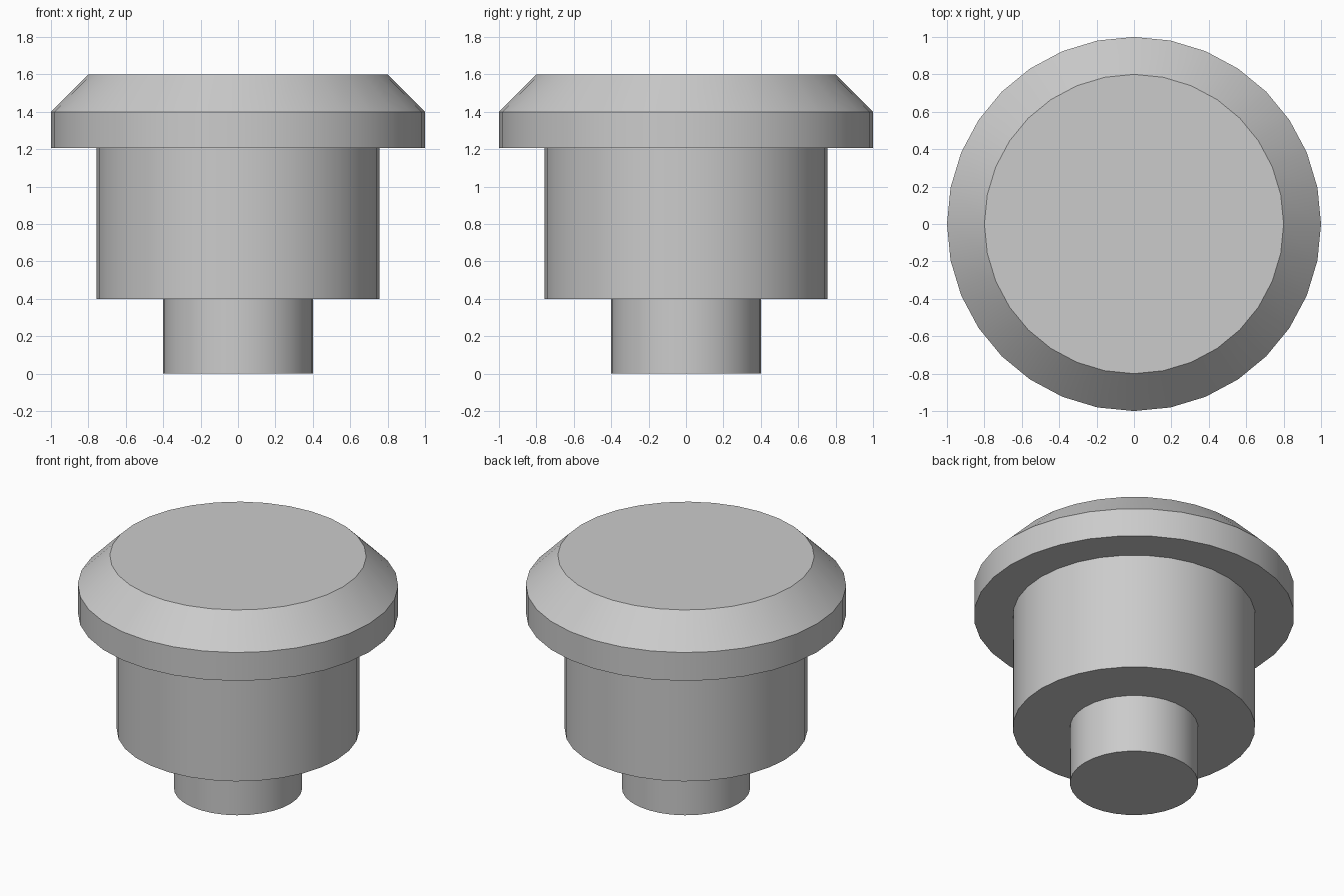
import bpy
import math

SIDES = 32

cube = bpy.data.objects.get("Cube")
if cube:
    bpy.data.objects.remove(cube, do_unlink=True)

# Single plain grey
grey = bpy.data.materials.new("light grey")
grey.use_nodes = True
colour = (0.6, 0.6, 0.6, 1)
grey.diffuse_color = colour
grey.node_tree.nodes["Principled BSDF"].inputs["Base Color"].default_value = colour


def ring(radius, z):
    step = math.tau / SIDES
    return [(radius * math.cos(i * step), radius * math.sin(i * step), z)
            for i in range(SIDES)]


def lathe(name, profile):
    """Closed solid of revolution from (radius, z) pairs, bottom to top."""
    verts = [v for radius, z in profile for v in ring(radius, z)]
    last = (len(profile) - 1) * SIDES
    faces = [tuple(reversed(range(SIDES))), tuple(range(last, last + SIDES))]
    for base in range(0, last, SIDES):
        for i in range(SIDES):
            j = (i + 1) % SIDES
            faces.append((base + i, base + j, base + SIDES + j, base + SIDES + i))
    mesh = bpy.data.meshes.new(name)
    mesh.from_pydata(verts, [], faces)
    mesh.materials.append(grey)
    obj = bpy.data.objects.new(name, mesh)
    bpy.context.collection.objects.link(obj)
    bpy.ops.object.select_all(action="DESELECT")
    obj.select_set(True)
    bpy.context.view_layer.objects.active = obj
    bpy.ops.object.shade_smooth_by_angle(angle=math.radians(30))
    return obj


# One stepped solid: narrow stem, wide body, flanged cap with sloped rim
lathe("stepped_button", [
    (0.4, 0), (0.4, 0.4),
    (0.757, 0.4), (0.757, 1.205),
    (1, 1.205), (1, 1.4), (0.8, 1.6),
])
